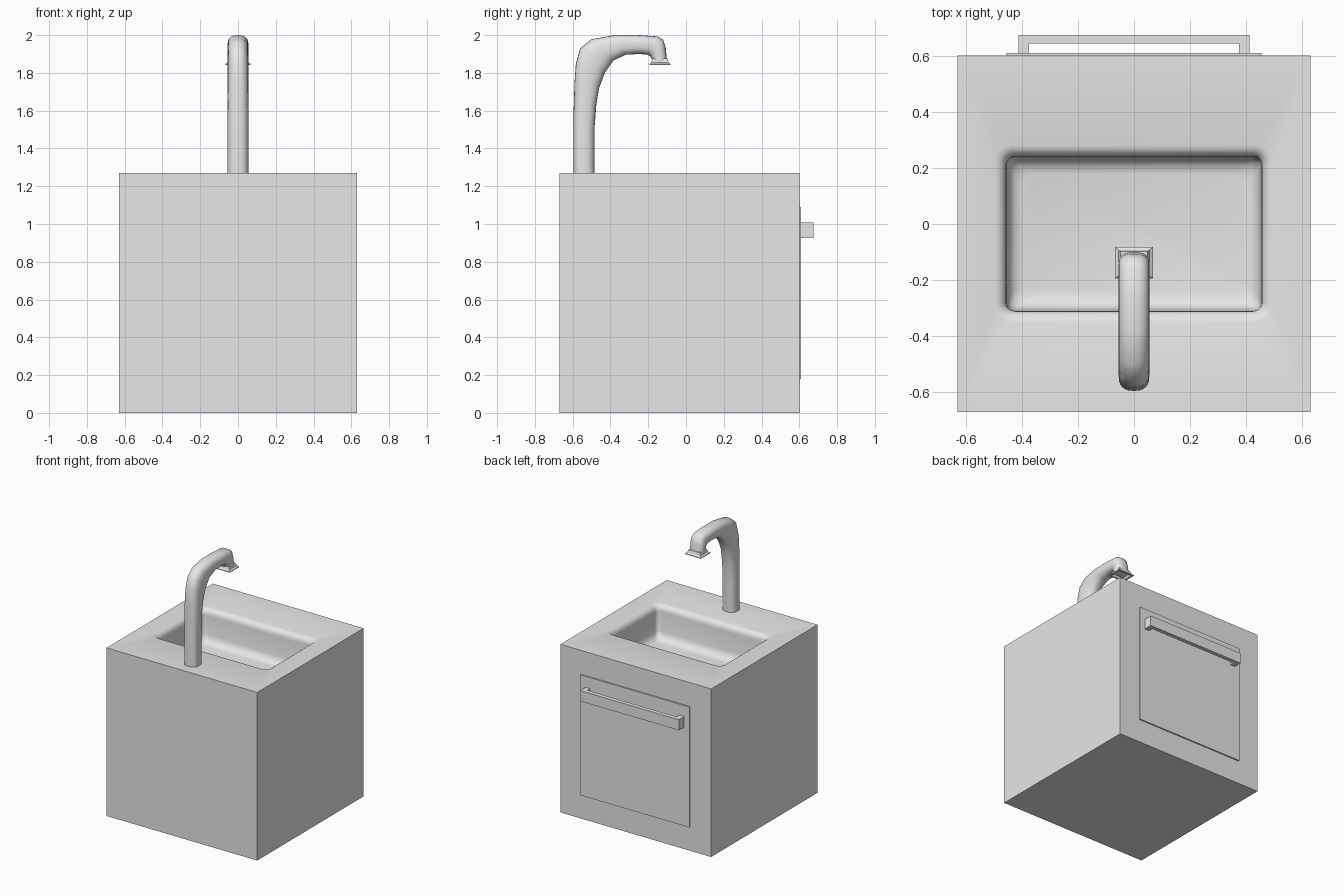
import bpy, bmesh
from math import cos, sin, pi, copysign
from mathutils import Vector

cube = bpy.data.objects.get("Cube")
if cube:
    bpy.data.objects.remove(cube, do_unlink=True)

GREY = (0.8, 0.8, 0.8, 1)
grey = bpy.data.materials.new("plain grey")
grey.use_nodes = True
grey.diffuse_color = GREY
grey.node_tree.nodes["Principled BSDF"].inputs["Base Color"].default_value = GREY


def finish(name, bm, smooth=False):
    bmesh.ops.recalc_face_normals(bm, faces=bm.faces)
    mesh = bpy.data.meshes.new(name)
    bm.to_mesh(mesh)
    bm.free()
    mesh.materials.append(grey)
    obj = bpy.data.objects.new(name, mesh)
    bpy.context.collection.objects.link(obj)
    if smooth:
        bpy.ops.object.select_all(action="DESELECT")
        obj.select_set(True)
        bpy.context.view_layer.objects.active = obj
        bpy.ops.object.shade_smooth_by_angle(angle=pi / 4)
    return obj


def add_box(bm, lo, hi):
    lo, hi = Vector(lo), Vector(hi)
    verts = bmesh.ops.create_cube(bm, size=1)["verts"]
    for v in verts:
        v.co = (lo + hi) / 2 + v.co * (hi - lo)
    return verts


def loft(bm, rings):
    """Join closed rings of points with quads; return the vertex rings."""
    loops = [[bm.verts.new(p) for p in ring] for ring in rings]
    for a, b in zip(loops, loops[1:]):
        for i in range(len(a)):
            j = (i + 1) % len(a)
            bm.faces.new((a[i], a[j], b[j], b[i]))
    return loops


def rounded_rect(inset, z, radius, steps=6):
    """Basin outline, moved inwards by inset."""
    hx, hy, pts = 0.455 - inset, 0.275 - inset, []
    for k, (sx, sy) in enumerate(((1, 1), (-1, 1), (-1, -1), (1, -1))):
        for s in range(steps + 1):
            a = (k + s / steps) * pi / 2
            pts.append((sx * (hx - radius) + radius * cos(a),
                        -0.035 + sy * (hy - radius) + radius * sin(a), z))
    return pts


# Cabinet with the basin sunk into its top
TOP = 1.27
bm = bmesh.new()
box = add_box(bm, (-0.63, -0.67, 0), (0.63, 0.6, TOP))
top = next(f for f in bm.faces if f.normal.z > 0.9 or
           all(v.co.z > 1 for v in f.verts))
top_edges = list(top.edges)
bm.faces.remove(top)
profile = [(-0.04, 0, 0.06), (-0.025, 0.004, 0.05), (-0.01, 0.016, 0.04),
           (-0.002, 0.032, 0.033), (0, 0.05, 0.03), (0.004, 0.19, 0.03),
           (0.012, 0.22, 0.035), (0.03, 0.242, 0.04), (0.06, 0.25, 0.04)]
loops = loft(bm, [rounded_rect(d, TOP - drop, r) for d, drop, r in profile])
bm.faces.new(loops[-1])
rim = [bm.edges.get((a, b)) for a, b in zip(loops[0], loops[0][1:] + loops[0][:1])]
bmesh.ops.triangle_fill(bm, edges=top_edges + rim, use_beauty=True)
finish("cabinet_with_basin", bm, smooth=True)

# Faucet: each section runs from the outer to the inner side of the bend
sections = [(-0.595, 1.265, -0.485, 1.265), (-0.595, 1.6, -0.485, 1.5),
            (-0.59, 1.75, -0.475, 1.63), (-0.583, 1.85, -0.46, 1.72),
            (-0.56, 1.93, -0.43, 1.8), (-0.5, 1.978, -0.385, 1.865),
            (-0.38, 2.0, -0.32, 1.896), (-0.25, 2.0, -0.25, 1.9),
            (-0.15, 1.993, -0.205, 1.897), (-0.12, 1.975, -0.19, 1.887),
            (-0.107, 1.93, -0.182, 1.875), (-0.1, 1.86, -0.178, 1.857)]
rings = []
for y0, z0, y1, z1 in sections:
    outer, inner = Vector((0, y0, z0)), Vector((0, y1, z1))
    mid, half = (outer + inner) / 2, (outer - inner) / 2
    ring = []
    for i in range(24):
        c, s = cos(i * pi / 12), sin(i * pi / 12)
        # slightly squared circle
        c, s = copysign(abs(c) ** 0.8, c), copysign(abs(s) ** 0.8, s)
        ring.append(mid + half * s + Vector((0.055 * c, 0, 0)))
    rings.append(ring)
bm = bmesh.new()
loops = loft(bm, rings)
for end in (loops[0], loops[-1]):
    bm.faces.new(end)
finish("faucet", bm, smooth=True)

# Square flared nozzle, hollow underneath
bm = bmesh.new()
square = ((-1, -1), (1, -1), (1, 1), (-1, 1))
loops = loft(bm, [[(x * r * 1.2, -0.138 + y * r, z) for x, y in square]
                  for r, z in ((0.04, 1.875), (0.046, 1.855), (0.056, 1.847),
                               (0.056, 1.842), (0.045, 1.842), (0.035, 1.86))])
for end in (loops[0], loops[-1]):
    bm.faces.new(end)
finish("nozzle", bm)

# Door panel on the back
bm = bmesh.new()
add_box(bm, (-0.455, 0.595, 0.18), (0.455, 0.61, 1.09))
finish("door", bm)

# Door handle: bar on two posts
bm = bmesh.new()
add_box(bm, (-0.412, 0.643, 0.927), (0.412, 0.674, 1.007))
for x in (-0.393, 0.393):
    add_box(bm, (x - 0.019, 0.605, 0.927), (x + 0.019, 0.645, 1.007))
finish("door_handle", bm)
